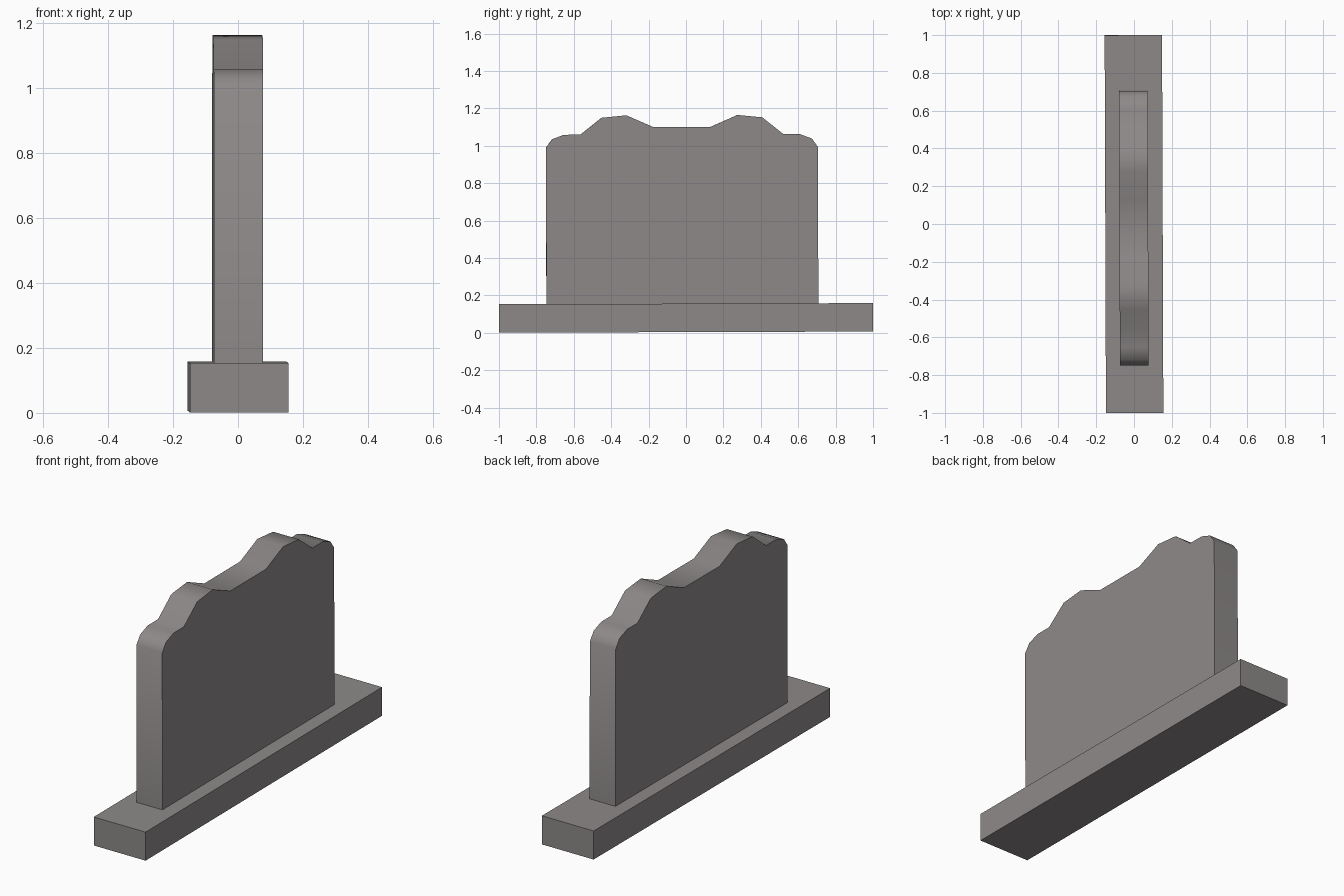
import bpy, bmesh, math

if "Cube" in bpy.data.objects:
    bpy.data.objects.remove(bpy.data.objects["Cube"])

stone = bpy.data.materials.new("warm grey stone")
stone.diffuse_color = (0.27, 0.25, 0.25, 1)
stone.use_nodes = True
stone.node_tree.nodes["Principled BSDF"].inputs["Base Color"].default_value = stone.diffuse_color

# The weathered marker stands very slightly askew
TILT = (0.003, 0, 0.0035)


def extrude_profile(name, profile, half_width, location):
    """Extrude a closed (y, z) outline symmetrically along x."""
    bm = bmesh.new()
    face = bm.faces.new([bm.verts.new((-half_width, y, z)) for y, z in profile])
    ext = bmesh.ops.extrude_face_region(bm, geom=[face])
    moved = [v for v in ext["geom"] if isinstance(v, bmesh.types.BMVert)]
    bmesh.ops.translate(bm, vec=(2 * half_width, 0, 0), verts=moved)
    bmesh.ops.recalc_face_normals(bm, faces=bm.faces)
    mesh = bpy.data.meshes.new(name)
    bm.to_mesh(mesh)
    bm.free()
    mesh.materials.append(stone)
    obj = bpy.data.objects.new(name, mesh)
    obj.location = location
    obj.rotation_euler = TILT
    bpy.context.collection.objects.link(obj)
    return obj


# Plinth
extrude_profile("plinth", [(-1, 0), (1, 0), (1, 0.152), (-1, 0.152)],
                0.152, (0, 0, 0.004))

# Upright slab with a double-humped top, mirrored about its centre
half = [(0.727, 0.14), (0.727, 0.992), (0.695, 1.037), (0.63, 1.061),
        (0.543, 1.061), (0.43, 1.151), (0.297, 1.164), (0.151, 1.1)]
outline = half + [(-y, z) for y, z in reversed(half)]
slab = extrude_profile("headstone", outline, 0.076, (-0.001, -0.019, 0))

# Soft shading along the carved top, crisp front and back edges
bpy.context.view_layer.objects.active = slab
slab.select_set(True)
bpy.ops.object.shade_smooth_by_angle(angle=math.radians(45))
